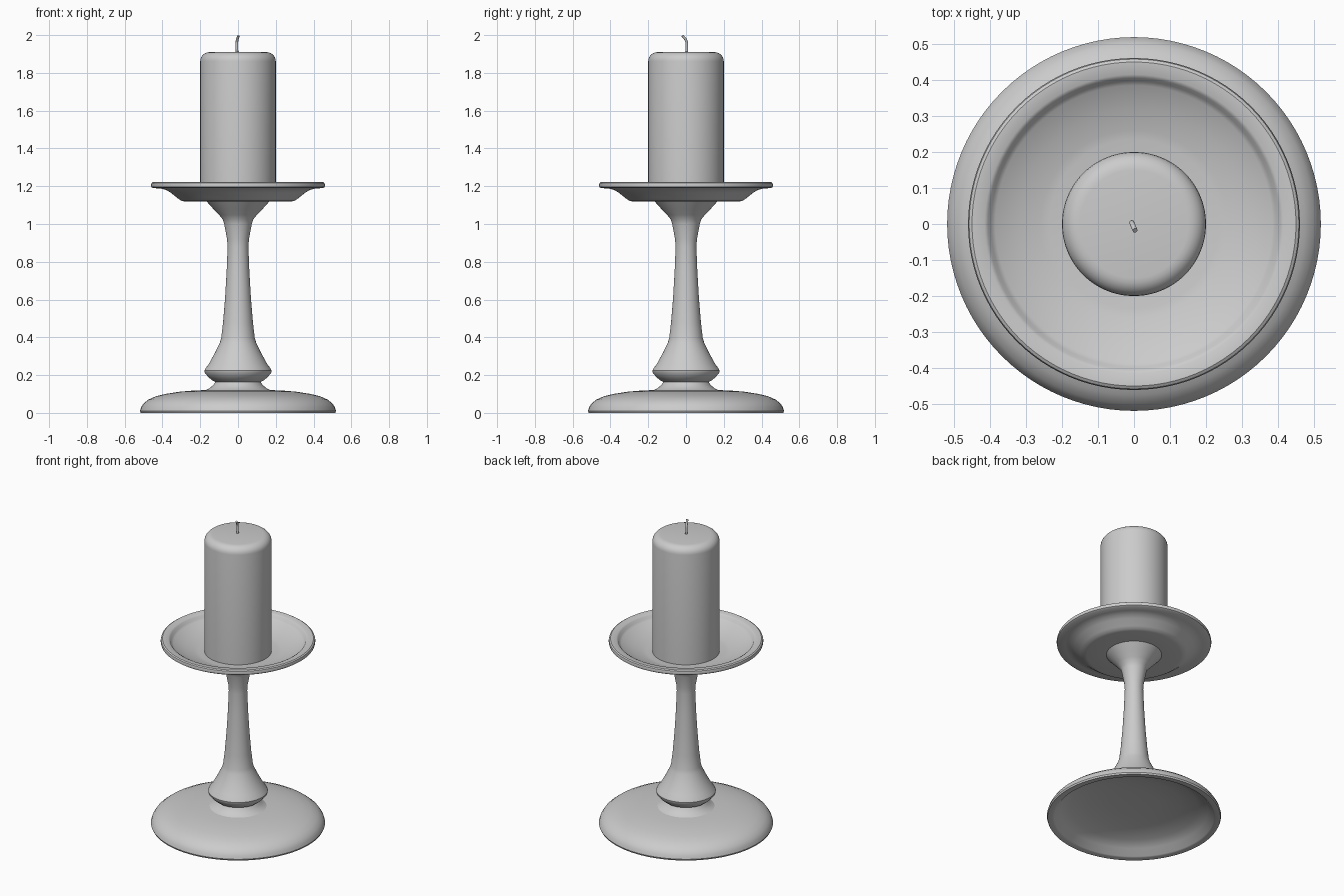
import bpy, bmesh, math

SEGMENTS = 96


def finish(obj, angle=35):
    bpy.ops.object.select_all(action='DESELECT')
    obj.select_set(True)
    bpy.context.view_layer.objects.active = obj
    bpy.ops.object.shade_smooth_by_angle(angle=math.radians(angle))


def lathe(name, profile):
    """Revolve a list of (radius, z) points around the z axis."""
    bm = bmesh.new()
    verts = [bm.verts.new((r, 0, z)) for r, z in profile]
    edges = [bm.edges.new(pair) for pair in zip(verts, verts[1:])]
    bmesh.ops.spin(bm, geom=verts + edges, cent=(0, 0, 0), axis=(0, 0, 1),
                   angle=2 * math.pi, steps=SEGMENTS)
    bmesh.ops.remove_doubles(bm, verts=bm.verts, dist=0.0005)
    bmesh.ops.recalc_face_normals(bm, faces=bm.faces)
    mesh = bpy.data.meshes.new(name)
    bm.to_mesh(mesh)
    bm.free()
    obj = bpy.data.objects.new(name, mesh)
    bpy.context.collection.objects.link(obj)
    finish(obj)
    return obj


# Domed foot, hollow underneath
lathe("base", [
    (0, 0.10), (0.15, 0.098), (0.28, 0.088), (0.38, 0.065), (0.44, 0.04),
    (0.475, 0.004), (0.485, 0), (0.515, 0), (0.519, 0.01), (0.513, 0.03),
    (0.50, 0.05), (0.475, 0.07), (0.435, 0.088), (0.38, 0.101),
    (0.31, 0.112), (0.24, 0.118), (0.17, 0.121)])

# Turned stem with a collar near the foot
lathe("stem", [
    (0.17, 0.121), (0.155, 0.128), (0.132, 0.146), (0.12, 0.164),
    (0.135, 0.171), (0.158, 0.19), (0.176, 0.213), (0.178, 0.224),
    (0.172, 0.236), (0.155, 0.258), (0.12, 0.322), (0.097, 0.37),
    (0.089, 0.395), (0.079, 0.48), (0.069, 0.60), (0.060, 0.75),
    (0.055, 0.88), (0.058, 0.92), (0.073, 1.00), (0.080, 1.023),
    (0.10, 1.048), (0.13, 1.079), (0.165, 1.118)])

# Drip dish with rolled rim
lathe("dish", [
    (0.165, 1.118), (0.28, 1.119), (0.30, 1.123), (0.318, 1.135),
    (0.355, 1.165), (0.38, 1.18), (0.41, 1.188), (0.45, 1.19),
    (0.459, 1.196), (0.461, 1.206), (0.458, 1.217), (0.45, 1.222),
    (0.415, 1.22), (0.405, 1.214), (0.397, 1.198), (0.385, 1.19),
    (0.32, 1.162), (0.26, 1.145), (0.235, 1.14), (0, 1.14)])

# Candle with rounded top edge
corner = [(0.15 + 0.05 * math.cos(a), 1.862 + 0.048 * math.sin(a))
          for a in (math.radians(15 * i) for i in range(7))]
lathe("candle", [(0, 1.14), (0.2, 1.14)] + corner + [(0, 1.912)])

# Bent wick
curve = bpy.data.curves.new("wick", 'CURVE')
curve.dimensions = '3D'
curve.bevel_depth = 0.007
curve.bevel_resolution = 3
curve.use_fill_caps = True
points = [(-0.005, 0.003, 1.90), (-0.006, 0.004, 1.94),
          (-0.005, 0.001, 1.97), (0.003, -0.018, 1.996)]
spline = curve.splines.new('BEZIER')
spline.bezier_points.add(len(points) - 1)
for bp, co in zip(spline.bezier_points, points):
    bp.co = co
    bp.handle_left_type = bp.handle_right_type = 'AUTO'
wick = bpy.data.objects.new("wick", curve)
bpy.context.collection.objects.link(wick)
